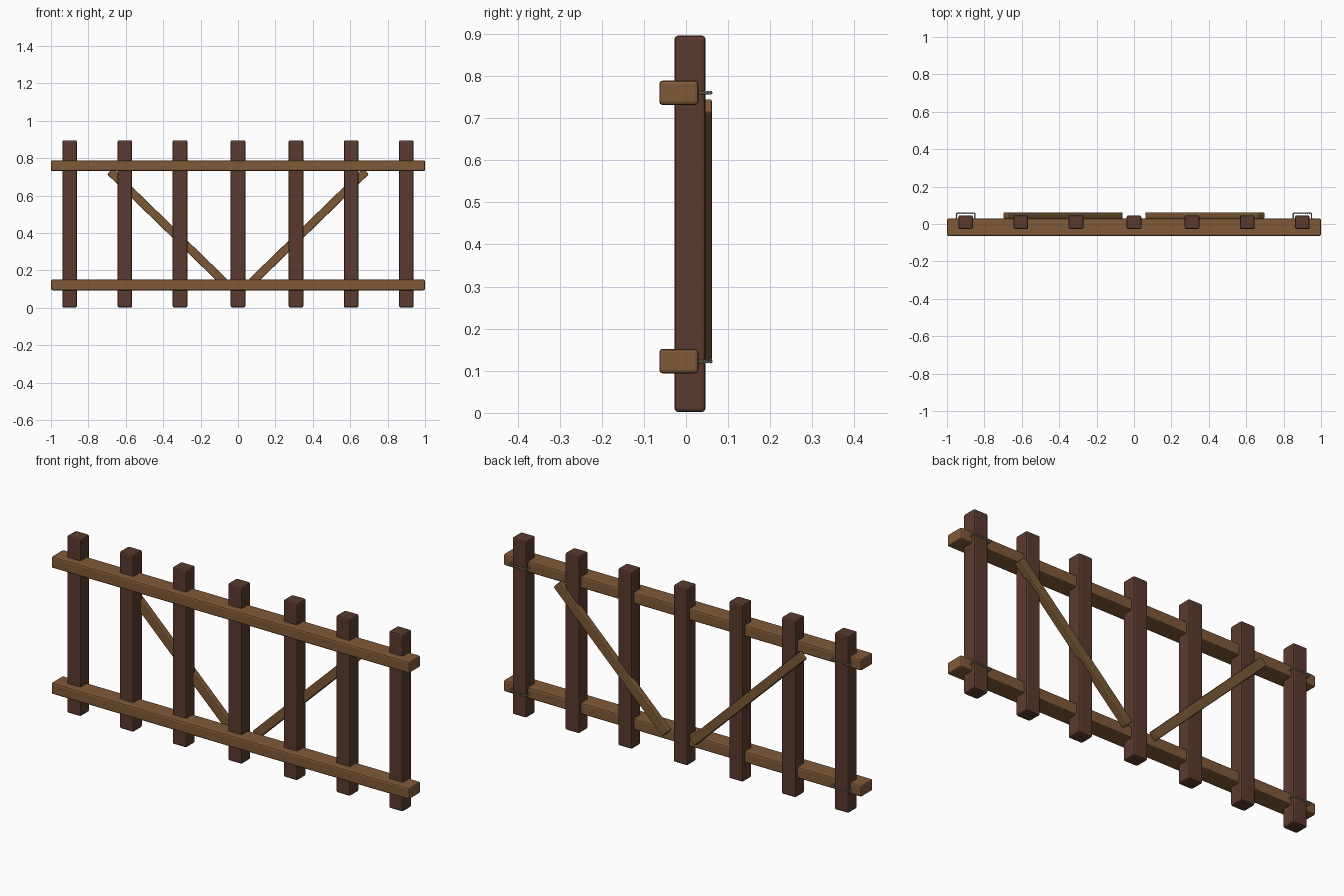
import bpy, math
from mathutils import Vector

if "Cube" in bpy.data.objects:
    bpy.data.objects.remove(bpy.data.objects["Cube"])


def material(name, rgb):
    # sRGB 0-255 to linear
    m = bpy.data.materials.new(name)
    lin = [((c / 255 + 0.055) / 1.055) ** 2.4 for c in rgb]
    m.diffuse_color = (*lin, 1)
    m.use_nodes = True
    m.node_tree.nodes["Principled BSDF"].inputs["Base Color"].default_value = m.diffuse_color
    return m


DARK = material("dark brown wood", (90, 58, 46))
LIGHT = material("light brown wood", (128, 90, 57))
BRACE = material("brace brown wood", (124, 89, 54))
WIRE = material("grey wire", (158, 152, 134))


def beam(name, centre, size, mat, bevel=0.008, tilt=0.0):
    """Box beam with bevelled edges, optionally tilted in the XZ plane."""
    bpy.ops.mesh.primitive_cube_add(size=1, location=centre)
    ob = bpy.context.object
    ob.name = name
    ob.scale = size
    bpy.ops.object.transform_apply(location=False, rotation=False, scale=True)
    ob.rotation_euler = (0, tilt, 0)
    mod = ob.modifiers.new("bevel", 'BEVEL')
    mod.width = bevel
    mod.segments = 2
    ob.data.materials.append(mat)
    return ob


# Upright posts
for i, x in enumerate((-0.9, -0.605, -0.31, 0, 0.31, 0.605, 0.9)):
    beam(f"post_{i + 1}", (x, 0.0095, 0.449), (0.078, 0.073, 0.894), DARK)

# Horizontal rails
beam("lower_rail", (0, -0.017, 0.123), (2.0, 0.093, 0.058), LIGHT)
beam("upper_rail", (0, -0.017, 0.76), (2.0, 0.093, 0.058), LIGHT)

# Diagonal braces behind the posts
for name, s in (("left", -1), ("right", 1)):
    beam(f"{name}_brace", (s * 0.379, 0.0455, 0.434), (0.85, 0.033, 0.045),
         BRACE, 0.005, -s * math.radians(44.2))


def wire_tie(name, x, z):
    """Twisted two-strand wire wrapped round the back of an end post."""
    corners = [Vector((-0.049, 0.015)), Vector((-0.049, 0.0585)),
               Vector((0.049, 0.0585)), Vector((0.049, 0.015))]
    cu = bpy.data.curves.new(name, 'CURVE')
    cu.dimensions = '3D'
    cu.bevel_depth = 0.0022
    cu.bevel_resolution = 1
    cu.use_fill_caps = True
    for strand in (0, math.pi):
        pts, dist = [], 0.0
        for a, b in zip(corners, corners[1:]):
            side = Vector((b.y - a.y, a.x - b.x)).normalized()
            length = (b - a).length
            n = max(6, int(length / 0.003))
            for k in range(n):
                t = (k + 0.5) / n
                ang = strand + (dist + length * t) / 0.02 * math.tau
                p = a.lerp(b, t) + side * 0.0022 * math.cos(ang)
                pts.append((x + p.x, p.y, z + 0.0022 * math.sin(ang)))
            dist += length
        sp = cu.splines.new('POLY')
        sp.points.add(len(pts) - 1)
        for q, p in zip(sp.points, pts):
            q.co = (*p, 1)
    cu.materials.append(WIRE)
    bpy.context.collection.objects.link(bpy.data.objects.new(name, cu))


# Wire ties at the four outer joints
for side, x in (("left", -0.9), ("right", 0.9)):
    for level, z in (("lower", 0.122), ("upper", 0.76)):
        wire_tie(f"{side}_{level}_wire_tie", x, z)
